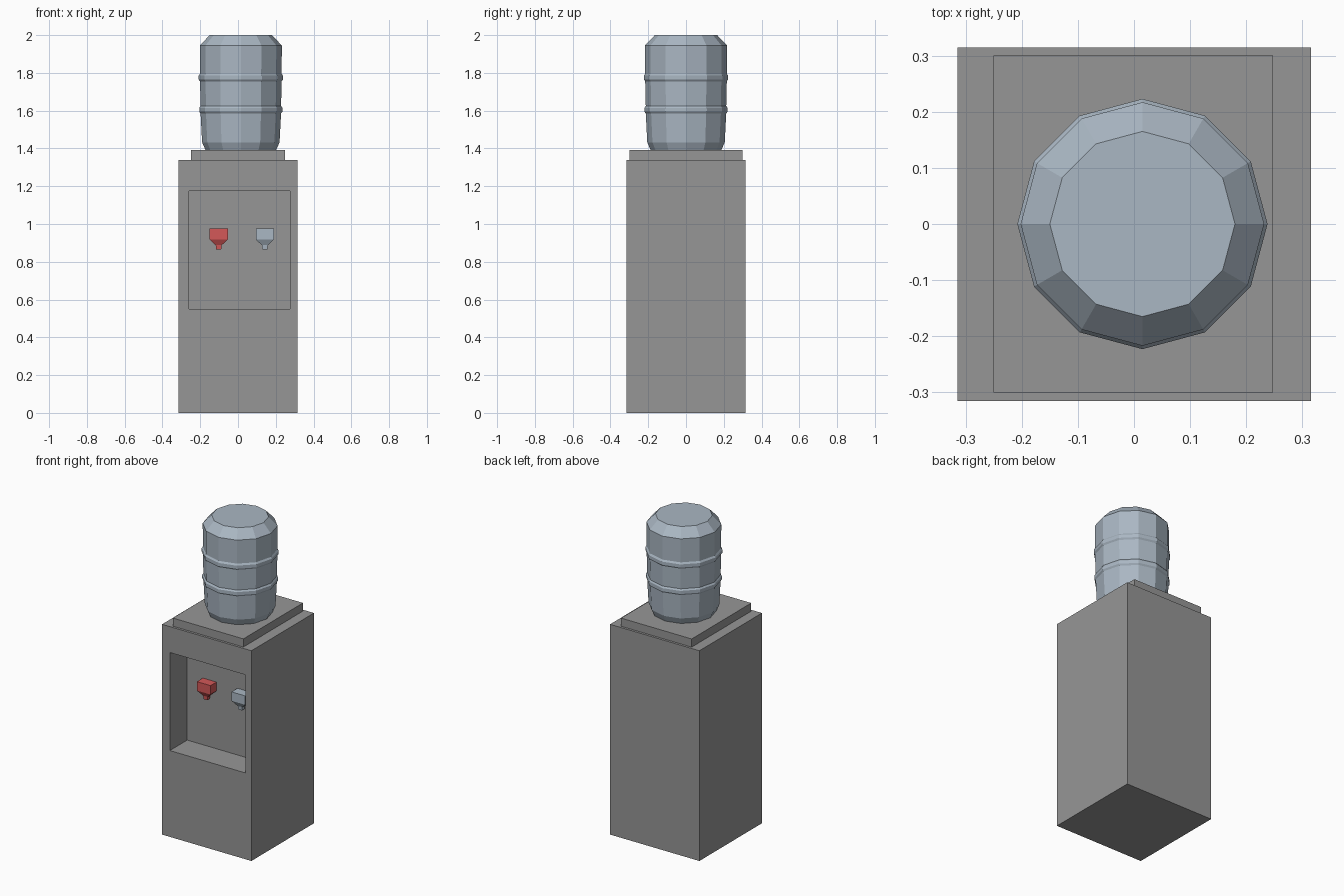
import bpy, bmesh, math

if "Cube" in bpy.data.objects:
    bpy.data.objects.remove(bpy.data.objects["Cube"])


def srgb(r, g, b):
    def lin(c):
        c /= 255
        return c / 12.92 if c <= 0.04045 else ((c + 0.055) / 1.055) ** 2.4
    return (lin(r), lin(g), lin(b), 1)


def material(name, rgb):
    m = bpy.data.materials.new(name)
    m.diffuse_color = srgb(*rgb)
    m.use_nodes = True
    m.node_tree.nodes["Principled BSDF"].inputs["Base Color"].default_value = m.diffuse_color
    return m


GREY = material("cabinet_grey", (150, 150, 150))
BLUE = material("water_blue_grey", (170, 183, 195))
RED = material("hot_red", (212, 88, 88))


def finish(bm, name, mat):
    bmesh.ops.recalc_face_normals(bm, faces=bm.faces)
    me = bpy.data.meshes.new(name)
    bm.to_mesh(me)
    bm.free()
    me.materials.append(mat)
    ob = bpy.data.objects.new(name, me)
    bpy.context.collection.objects.link(ob)
    return ob


def box_bm(x0, x1, y0, y1, z0, z1):
    bm = bmesh.new()
    bmesh.ops.create_cube(bm, size=1)
    for v in bm.verts:
        v.co = (x0 if v.co.x < 0 else x1, y0 if v.co.y < 0 else y1,
                z0 if v.co.z < 0 else z1)
    return bm


def loft(name, mat, rings):
    """Skin a stack of closed rings and cap both ends."""
    bm = bmesh.new()
    loops = [[bm.verts.new(p) for p in ring] for ring in rings]
    n = len(loops[0])
    for a, b in zip(loops, loops[1:]):
        for i in range(n):
            j = (i + 1) % n
            bm.faces.new((a[i], a[j], b[j], b[i]))
    bm.faces.new(loops[0][::-1])
    bm.faces.new(loops[-1])
    return finish(bm, name, mat)


# Cabinet with a dispensing recess in the front face
W, WALL = 0.315, -0.14
bm = box_bm(-W, W, -W, W, 0, 1.34)
front = min(bm.faces, key=lambda f: f.calc_center_median().y)
for y in (-W, WALL):
    bmesh.ops.inset_individual(bm, faces=[front], thickness=0.02)
    c = front.calc_center_median()
    for v in front.verts:
        v.co = (-0.26 if v.co.x < c.x else 0.275, y,
                0.55 if v.co.z < c.z else 1.175)
finish(bm, "cabinet", GREY)

# Plate under the bottle
finish(box_bm(-0.25, 0.248, -0.30, 0.30, 1.34, 1.392), "top_plate", GREY)

# Taps: square block narrowing to a spout
for name, x, mat in (("hot_tap", -0.102, RED), ("cold_tap", 0.142, BLUE)):
    rings = []
    for hx, hy, z in ((0.013, 0.011, 0.865), (0.016, 0.013, 0.888),
                      (0.048, 0.03, 0.918), (0.048, 0.03, 0.975)):
        rings.append([(x + sx * hx, WALL - 0.03 + sy * hy, z)
                      for sx, sy in ((-1, -1), (1, -1), (1, 1), (-1, 1))])
    loft(name, mat, rings)

# Twelve-sided bottle with two raised bands
profile = [(0.187, 1.392), (0.205, 1.432)]
for z, r in ((1.605, 0.213), (1.775, 0.216)):
    profile += [(r, z - 0.02), (r + 0.007, z - 0.01),
                (r + 0.007, z + 0.01), (r, z + 0.02)]
profile += [(0.217, 1.945), (0.165, 2.0)]
loft("water_bottle", BLUE,
     [[(0.015 + r * math.cos(i * math.pi / 6), r * math.sin(i * math.pi / 6), z)
       for i in range(12)] for r, z in profile])
